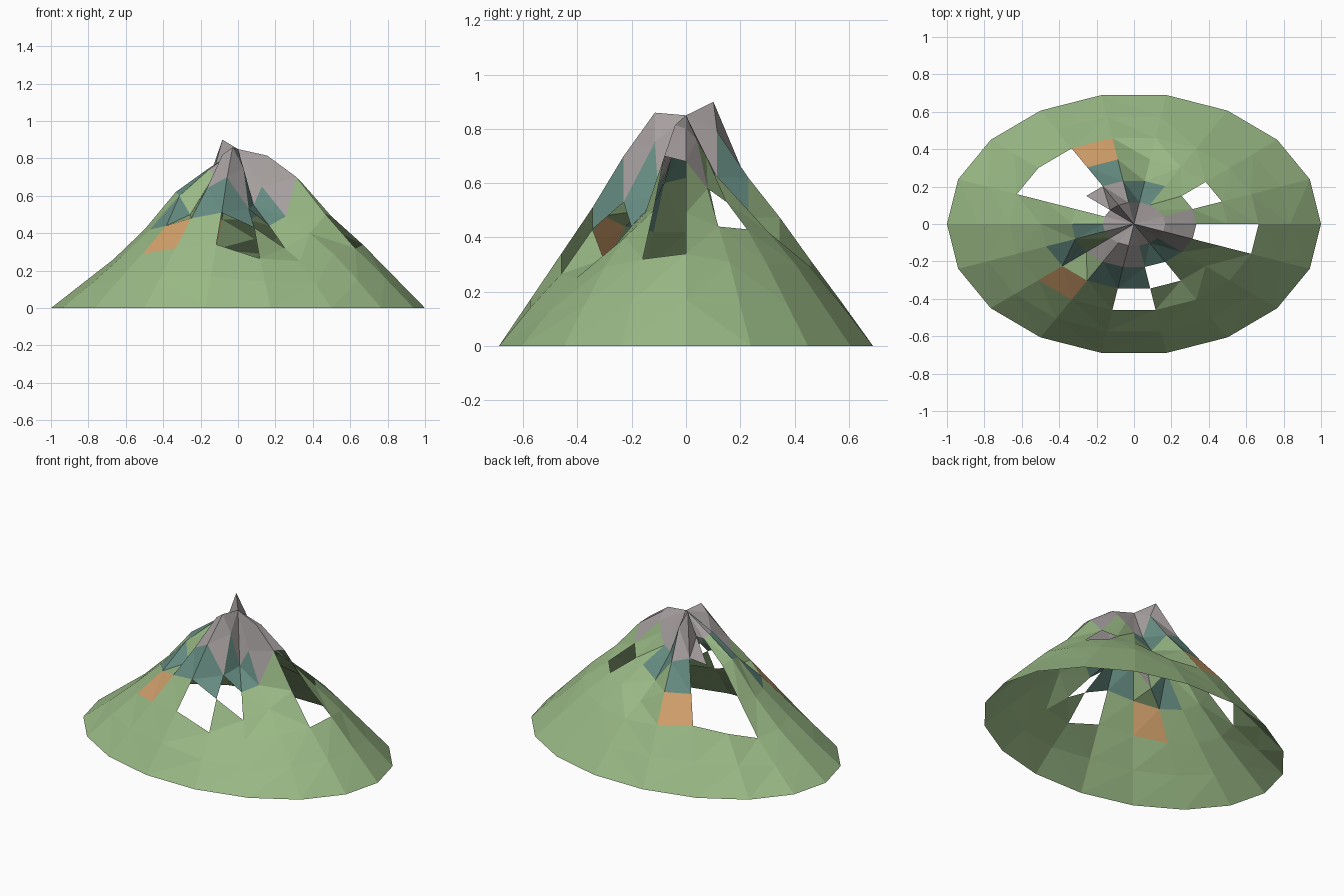
import bpy, bmesh, math

if "Cube" in bpy.data.objects:
    bpy.data.objects.remove(bpy.data.objects["Cube"])

SEG, RINGS = 18, 6
RX, RY, PEAK = 1.0, 0.70, 0.85

# Ridge and gully heights around each ring, counter-clockwise from +x, summit to foot
HEIGHTS = [
    [.80, .76, .70, .64, .62, .79, .90, .74, .72, .74, .74, .71, .82, .86, .75, .55, .65, .815],
    [.68, .58, .53, .53, .47, .62, .66, .62, .61, .62, .60, .50, .64, .70, .53, .44, .49, .70],
    [.49, .44, .43, .42, .37, .475, .49, .44, .43, .42, .42, .44, .48, .51, .43, .32, .40, .50],
    [.34, .31, .30, .30, .29, .315, .345, .30, .25, .26, .27, .29, .32, .34, .265, .25, .29, .32],
    [.17, .15, .15, .15, .15, .16, .17, .15, .125, .13, .13, .15, .16, .17, .14, .125, .15, .165],
    [0.0] * SEG,
]

# Open gaps and coloured patches, as (band, sector); band 0 is the summit cap
HOLES = {(2, 17), (3, 17), (2, 1), (2, 14), (3, 13), (2, 6), (3, 6),
         (1, 7), (2, 7), (3, 7)}
ROCK = {(1, s) for s in (0, 5, 6, 11, 12, 13, 16, 17)}
TEAL = {(1, 3), (1, 4), (1, 9), (1, 14), (1, 15), (2, 5), (2, 10), (2, 12), (2, 13)}
CLAY = {(3, 5), (3, 11)}


def material(name, rgb):
    m = bpy.data.materials.new(name)
    m.diffuse_color = (*rgb, 1)
    m.use_nodes = True
    m.node_tree.nodes["Principled BSDF"].inputs["Base Color"].default_value = m.diffuse_color
    return m


def patch_colour(band, sector):
    key = (band, sector)
    if band == 0 or key in ROCK:
        return 1
    if key in TEAL:
        return 2
    return 3 if key in CLAY else 0


bm = bmesh.new()
apex = bm.verts.new((0, 0, PEAK))
rings = []
for r, row in enumerate(HEIGHTS, 1):
    f = r / RINGS
    rings.append([bm.verts.new((RX * f * math.cos(math.tau * k / SEG),
                                RY * f * math.sin(math.tau * k / SEG), z))
                  for k, z in enumerate(row)])

# Slope faces, skipping the gaps; the foot stays open
for band in range(RINGS):
    for s in range(SEG):
        if (band, s) in HOLES:
            continue
        n = (s + 1) % SEG
        low = rings[band]
        if band == 0:
            face = bm.faces.new((apex, low[s], low[n]))
        else:
            up = rings[band - 1]
            face = bm.faces.new((up[s], low[s], low[n], up[n]))
        face.material_index = patch_colour(band, s)

# Crisp facets on the uneven slopes
bmesh.ops.triangulate(bm, faces=bm.faces[:])

mesh = bpy.data.meshes.new("mountain")
bm.to_mesh(mesh)
bm.free()
for name, rgb in (("grass green", (.32, .485, .235)), ("rock grey", (.38, .35, .345)),
                  ("teal", (.13, .26, .22)), ("clay orange", (.65, .355, .15))):
    mesh.materials.append(material(name, rgb))
mountain = bpy.data.objects.new("mountain", mesh)
bpy.context.collection.objects.link(mountain)
